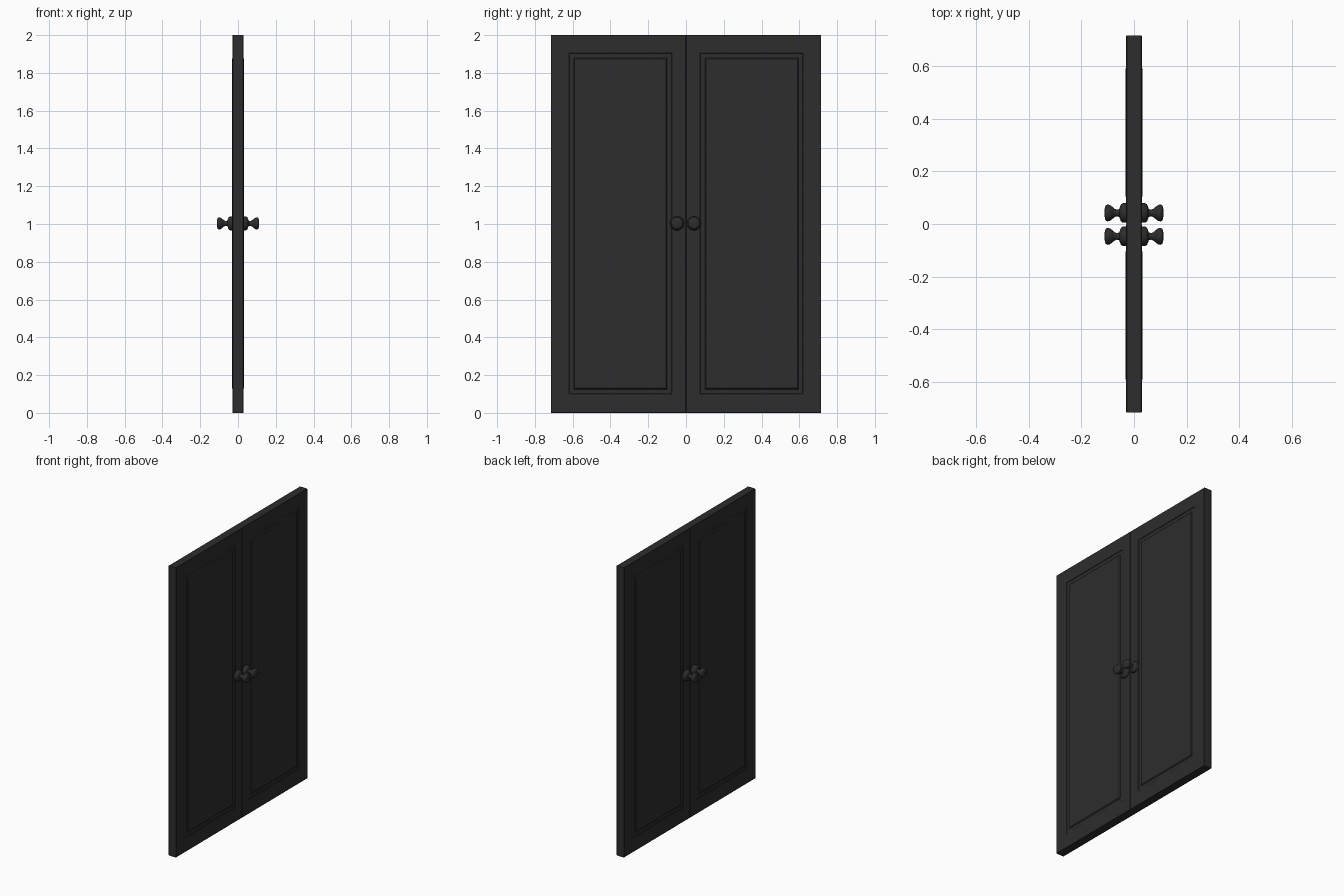
import bpy, bmesh, math
from mathutils import Matrix

if "Cube" in bpy.data.objects:
    bpy.data.objects.remove(bpy.data.objects["Cube"], do_unlink=True)

# One dark paint for everything
paint = bpy.data.materials.new("charcoal_paint")
paint.use_nodes = True
color = (0.026, 0.026, 0.026, 1)
paint.diffuse_color = color
paint.node_tree.nodes["Principled BSDF"].inputs["Base Color"].default_value = color


def finish(bm, name):
    bmesh.ops.remove_doubles(bm, verts=bm.verts, dist=0.0001)
    bmesh.ops.recalc_face_normals(bm, faces=bm.faces)
    mesh = bpy.data.meshes.new(name)
    bm.to_mesh(mesh)
    bm.free()
    mesh.materials.append(paint)
    obj = bpy.data.objects.new(name, mesh)
    bpy.context.collection.objects.link(obj)
    return obj


def bridge(bm, a, b):
    for i in range(len(a)):
        j = (i + 1) % len(a)
        bm.faces.new((a[i], a[j], b[j], b[i]))


LEAF = (0, 0.716, 0, 2)
OPENING = (0.075, 0.62, 0.1, 1.905)
# rectangle, inset from it, height of the surface
STEPS = [(LEAF, 0, 0.027), (LEAF, 0.002, 0.0295),
         (OPENING, 0, 0.0295), (OPENING, 0.003, 0.0265),
         (OPENING, 0.025, 0.0265), (OPENING, 0.031, 0.0325)]


def door_leaf(name, side):
    bm = bmesh.new()
    rims = []
    for face in (1, -1):
        loops = []
        for (y0, y1, z0, z1), inset, x in STEPS:
            ya, yb, za, zb = y0 + inset, y1 - inset, z0 + inset, z1 - inset
            corners = [(ya, za), (yb, za), (yb, zb), (ya, zb)]
            loops.append([bm.verts.new((face * x, side * y, z)) for y, z in corners])
        for a, b in zip(loops, loops[1:]):
            bridge(bm, a, b)
        bm.faces.new(loops[-1])
        rims.append(loops[0])
    bridge(bm, *rims)
    return finish(bm, name)


# Turned knob: distance from the door centre, radius
KNOB = [(0.025, 0), (0.025, 0.037), (0.042, 0.037), (0.049, 0.033),
        (0.053, 0.024), (0.056, 0.015), (0.065, 0.0125), (0.074, 0.016),
        (0.084, 0.025), (0.093, 0.031), (0.102, 0.032), (0.108, 0.028),
        (0.111, 0.018), (0.112, 0)]


def knob(name, y, face):
    bm = bmesh.new()
    verts = [bm.verts.new((x, r, 0)) for x, r in KNOB]
    edges = [bm.edges.new(pair) for pair in zip(verts, verts[1:])]
    bmesh.ops.spin(bm, geom=verts + edges, cent=(0, 0, 0), axis=(1, 0, 0),
                   angle=math.tau, steps=28)
    bmesh.ops.transform(bm, matrix=Matrix.Diagonal((face, 1, 1, 1)), verts=bm.verts)
    obj = finish(bm, name)
    obj.location = (0, y, 1.003)
    bpy.ops.object.select_all(action="DESELECT")
    obj.select_set(True)
    bpy.context.view_layer.objects.active = obj
    bpy.ops.object.shade_smooth_by_angle(angle=math.radians(40))


# Two leaves, each with a knob on both faces
for label, side, knob_y in (("rear", 1, 0.042), ("front", -1, -0.047)):
    door_leaf(f"{label}_door_leaf", side)
    for face_label, face in (("left", 1), ("right", -1)):
        knob(f"{label}_{face_label}_knob", knob_y, face)
